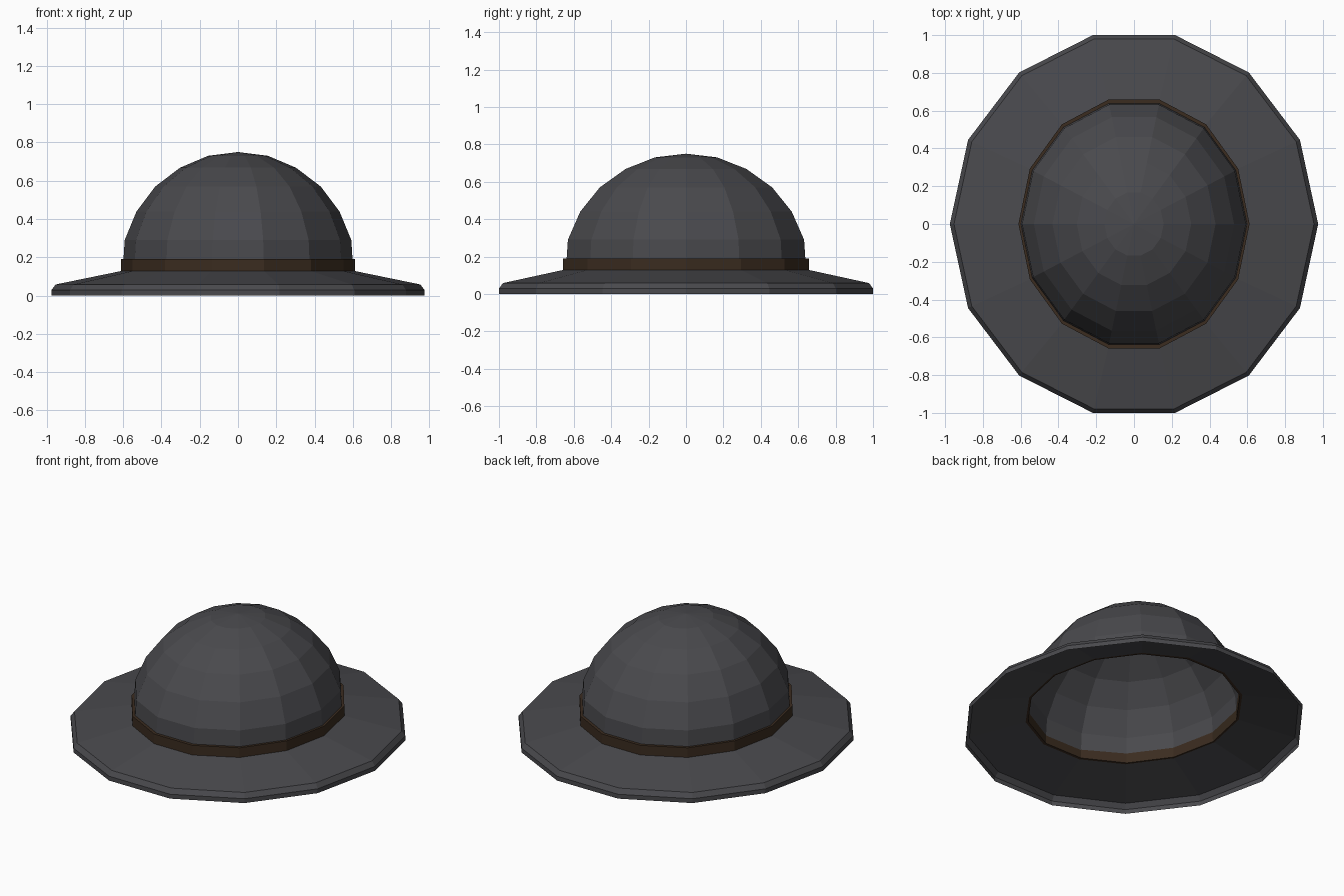
import bpy, math

if "Cube" in bpy.data.objects:
    bpy.data.objects.remove(bpy.data.objects["Cube"])

SIDES = 14


def material(name, rgb):
    m = bpy.data.materials.new(name)
    m.diffuse_color = (*rgb, 1)
    m.use_nodes = True
    m.node_tree.nodes["Principled BSDF"].inputs["Base Color"].default_value = m.diffuse_color
    return m


def lathe(name, profile, mat, closed=False):
    """Oval lathe: profile points are (x radius, y radius, z), open surface unless closed."""
    verts, rings = [], []
    for rx, ry, z in profile:
        if rx == 0:
            rings.append([len(verts)] * SIDES)
            verts.append((0, 0, z))
            continue
        rings.append(list(range(len(verts), len(verts) + SIDES)))
        for i in range(SIDES):
            a = 2 * math.pi * i / SIDES
            verts.append((rx * math.cos(a), ry * math.sin(a), z))
    pairs = list(zip(rings, rings[1:]))
    if closed:
        pairs.append((rings[-1], rings[0]))
    faces = []
    for lo, hi in pairs:
        for i in range(SIDES):
            j = (i + 1) % SIDES
            f = [lo[i], lo[j], hi[j], hi[i]]
            faces.append(list(dict.fromkeys(f)))
    me = bpy.data.meshes.new(name)
    me.from_pydata(verts, [], faces)
    me.materials.append(mat)
    ob = bpy.data.objects.new(name, me)
    bpy.context.collection.objects.link(ob)
    return ob


felt = material("charcoal felt", (0.067, 0.067, 0.074))
leather = material("dark brown band", (0.043, 0.025, 0.014))

# Brim: thin sloping shell with a short turned-down rim
lathe("brim", [(0.975, 1.026, 0), (0.975, 1.026, 0.028),
               (0.953, 1.004, 0.058), (0.612, 0.675, 0.128)], felt)

# Crown: open, hollow dome
crown = [(0.602, 0.13), (0.592, 0.29), (0.530, 0.44), (0.432, 0.57),
         (0.303, 0.668), (0.157, 0.73), (0, 0.75)]
lathe("crown", [(r, r * 1.094, z) for r, z in crown], felt)

# Band: thin closed ring around the base of the crown
lathe("hat_band", [(0.612, 0.675, 0.128), (0.612, 0.675, 0.19),
                   (0.597, 0.655, 0.19), (0.600, 0.656, 0.128)], leather, closed=True)
